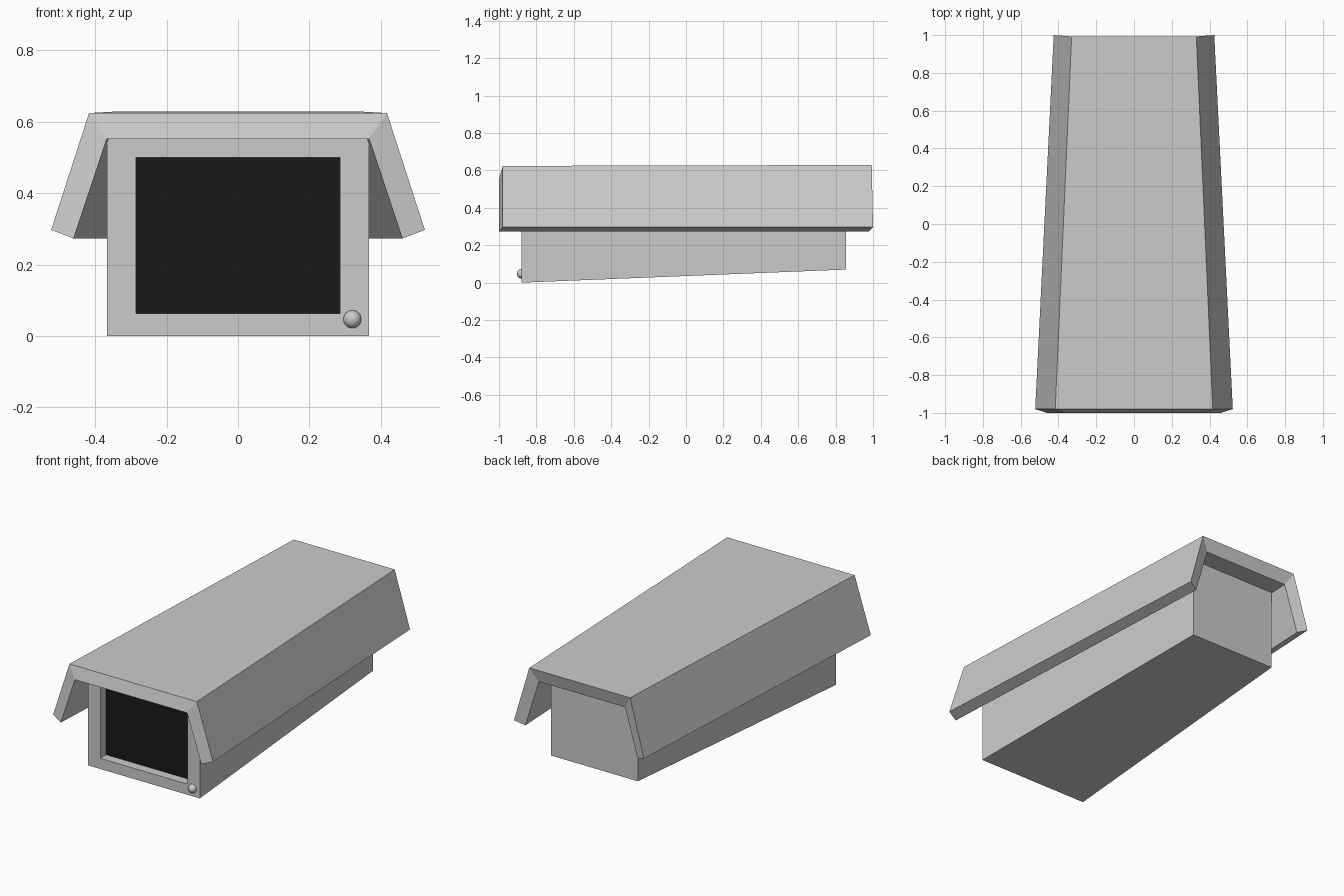
import bpy, bmesh

if "Cube" in bpy.data.objects:
    bpy.data.objects.remove(bpy.data.objects["Cube"])


def new_object(name, bm):
    bmesh.ops.recalc_face_normals(bm, faces=bm.faces)
    mesh = bpy.data.meshes.new(name)
    bm.to_mesh(mesh)
    bm.free()
    obj = bpy.data.objects.new(name, mesh)
    bpy.context.collection.objects.link(obj)
    return obj


def mirrored(half):
    """Left half of an open profile, followed by its mirror image."""
    return half + [(-x, y, z) for x, y, z in reversed(half)]


def bridge(bm, a, b, closed=True):
    n = len(a)
    for i in range(n if closed else n - 1):
        j = (i + 1) % n
        bm.faces.new((a[i], a[j], b[j], b[i]))


# Sun hood: thick three-sided shell, tapering to the back, with slanted end lips
bm = bmesh.new()
outer_front, inner_front, outer_back, inner_back = [
    [bm.verts.new(p) for p in mirrored(half)] for half in (
        [(-0.523, -0.98, 0.297), (-0.417, -0.98, 0.624)],
        [(-0.46, -1.0, 0.273), (-0.367, -1.0, 0.552)],
        [(-0.425, 1.0, 0.297), (-0.33, 0.993, 0.629)],
        [(-0.367, 0.977, 0.273), (-0.282, 0.972, 0.552)],
    )]
bridge(bm, outer_front, outer_back, closed=False)
bridge(bm, inner_front, inner_back, closed=False)
bridge(bm, outer_front, inner_front, closed=False)
bridge(bm, outer_back, inner_back, closed=False)
for i in (0, -1):
    bm.faces.new((outer_front[i], outer_back[i], inner_back[i], inner_front[i]))
new_object("sun_hood", bm)

# Camera body: tapered box with a sloping underside
bm = bmesh.new()


def rectangle(w, y, z0, z1):
    return [bm.verts.new(p) for p in
            ((-w, y, z0), (w, y, z0), (w, y, z1), (-w, y, z1))]


front = rectangle(0.366, -0.88, 0.0, 0.555)
back = rectangle(0.284, 0.855, 0.07, 0.555)
bridge(bm, front, back)
bm.faces.new(back)
# Recessed front window
rim = rectangle(0.285, -0.88, 0.063, 0.5)
pane = rectangle(0.285, -0.825, 0.063, 0.5)
bridge(bm, front, rim)
bridge(bm, rim, pane)
glass = bm.faces.new(pane)
glass.material_index = 1
body = new_object("camera_body", bm)
for name, color in (("housing_grey", (0.8, 0.8, 0.8, 1)),
                    ("window_black", (0.01, 0.01, 0.01, 1))):
    mat = bpy.data.materials.new(name)
    mat.diffuse_color = color
    mat.use_nodes = True
    mat.node_tree.nodes["Principled BSDF"].inputs["Base Color"].default_value = mat.diffuse_color
    body.data.materials.append(mat if name == "window_black" else None)

# Indicator light in the lower corner
bpy.ops.mesh.primitive_uv_sphere_add(segments=32, ring_count=16, radius=0.025,
                                     location=(0.32, -0.88, 0.047))
light = bpy.context.object
light.name = "indicator_bulb"
bpy.ops.object.shade_smooth()
